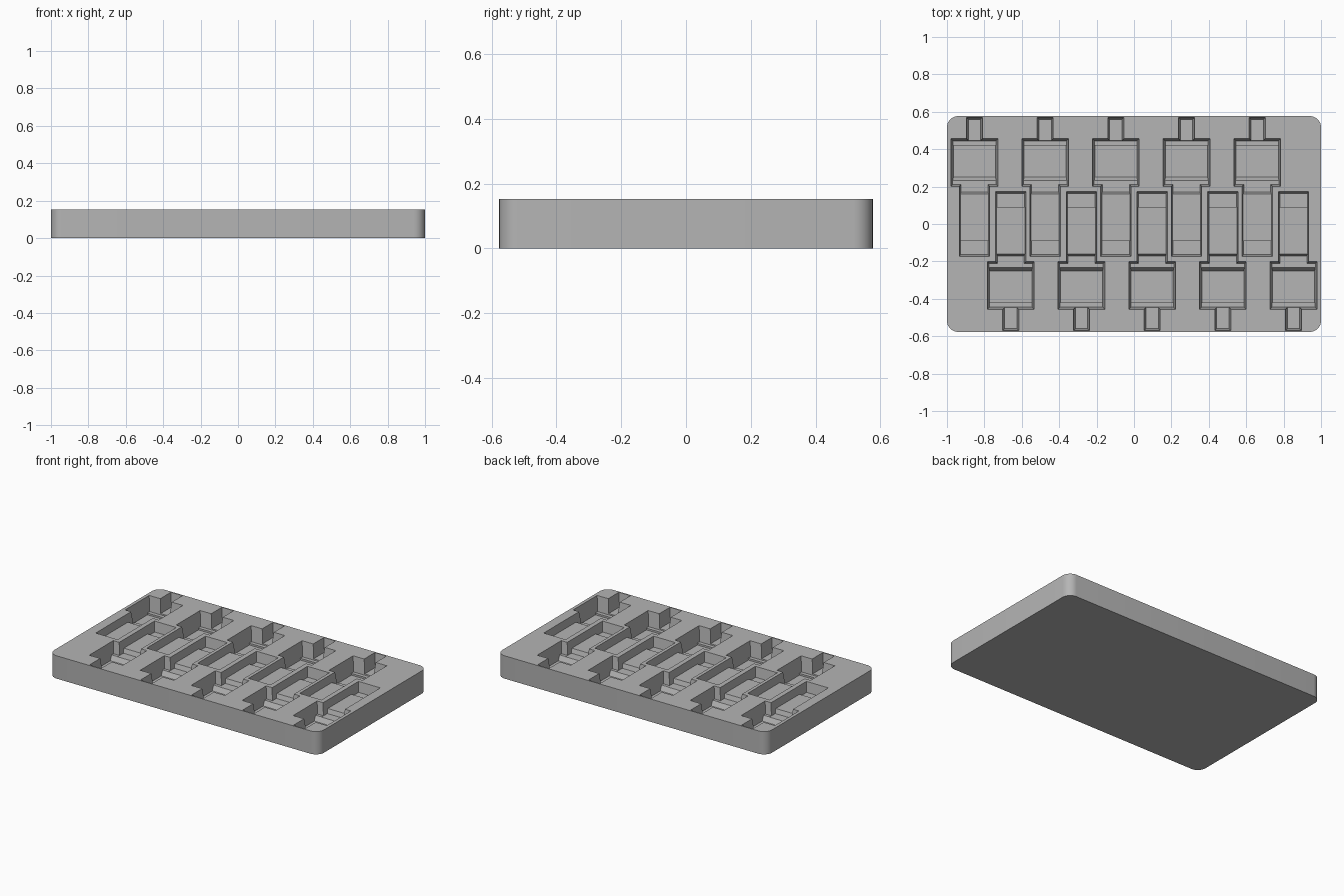
import bpy, bmesh, math

cube = bpy.data.objects.get("Cube")
if cube:
    bpy.data.objects.remove(cube, do_unlink=True)

HEIGHT, TOP = 0.153, 0.16
LENGTH, DEPTH = 2.0, 1.154
DRAFT = 0.11                      # inward lean of pocket walls per unit of height

grey = bpy.data.materials.new("plain_grey")
grey.use_nodes = True
grey.diffuse_color = (0.46, 0.46, 0.46, 1)
grey.node_tree.nodes["Principled BSDF"].inputs["Base Color"].default_value = (0.46, 0.46, 0.46, 1)


def make_object(name, bm):
    bmesh.ops.recalc_face_normals(bm, faces=bm.faces)
    mesh = bpy.data.meshes.new(name)
    bm.to_mesh(mesh)
    bm.free()
    mesh.materials.append(grey)
    obj = bpy.data.objects.new(name, mesh)
    bpy.context.collection.objects.link(obj)
    return obj


def add_prism(bm, profile, half_width, cx, sign):
    """Side profile (y, z) swept across x, narrowing toward the floor."""
    rings = []
    for side in (-1, 1):
        rings.append([bm.verts.new((sign * (cx + side * (half_width - DRAFT * (HEIGHT - z))),
                                    sign * y, z)) for y, z in profile])
    left, right = rings
    bm.faces.new(left)
    bm.faces.new(right[::-1])
    n = len(profile)
    for i in range(n):
        j = (i + 1) % n
        bm.faces.new((left[j], left[i], right[i], right[j]))


# Slab with rounded vertical corners
bm = bmesh.new()
bmesh.ops.create_cube(bm, size=1)
for v in bm.verts:
    v.co = (v.co.x * LENGTH, v.co.y * DEPTH, (v.co.z + 0.5) * HEIGHT)
upright = [e for e in bm.edges if abs(e.verts[0].co.z - e.verts[1].co.z) > 0.1]
bmesh.ops.bevel(bm, geom=upright, offset=0.06, segments=8, profile=0.5, affect='EDGES')
tray = make_object("tray", bm)

# Stepped pocket sections: half width and side profile
sections = {
    "body_cutter": (0.125, [(0.20, TOP), (0.212, 0.072), (0.232, 0.072), (0.25, 0.04),
                            (0.42, 0.04), (0.42, 0.052), (0.445, 0.052), (0.457, TOP)]),
    "tail_cutter": (0.081, [(-0.174, TOP), (-0.164, 0.085), (-0.09, 0.085), (-0.09, 0.1),
                            (0.16, 0.1), (0.17, 0.071), (0.3, 0.071), (0.3, TOP)]),
    "tab_cutter": (0.043, [(0.4, TOP), (0.4, 0.06), (0.56, 0.06), (0.57, TOP)]),
}

# Two interlocking rows of five pockets, the second turned half a revolution
cutters = []
for name, (half_width, profile) in sections.items():
    bm = bmesh.new()
    for sign in (1, -1):
        for i in range(5):
            add_prism(bm, profile, half_width, -0.853 + 0.378 * i, sign)
    cutter = make_object(name, bm)
    cutter.hide_render = True
    cutters.append(cutter)
    mod = tray.modifiers.new(name, 'BOOLEAN')
    mod.operation = 'DIFFERENCE'
    mod.solver = 'EXACT'
    mod.object = cutter

# Bake the cuts and drop the cutters
depsgraph = bpy.context.evaluated_depsgraph_get()
baked = bpy.data.meshes.new_from_object(tray.evaluated_get(depsgraph))
tray.modifiers.clear()
tray.data = baked
for cutter in cutters:
    bpy.data.objects.remove(cutter, do_unlink=True)

# Smooth rounded corners, crisp pocket edges
bpy.ops.object.select_all(action='DESELECT')
tray.select_set(True)
bpy.context.view_layer.objects.active = tray
bpy.ops.object.shade_smooth_by_angle(angle=math.radians(30))
